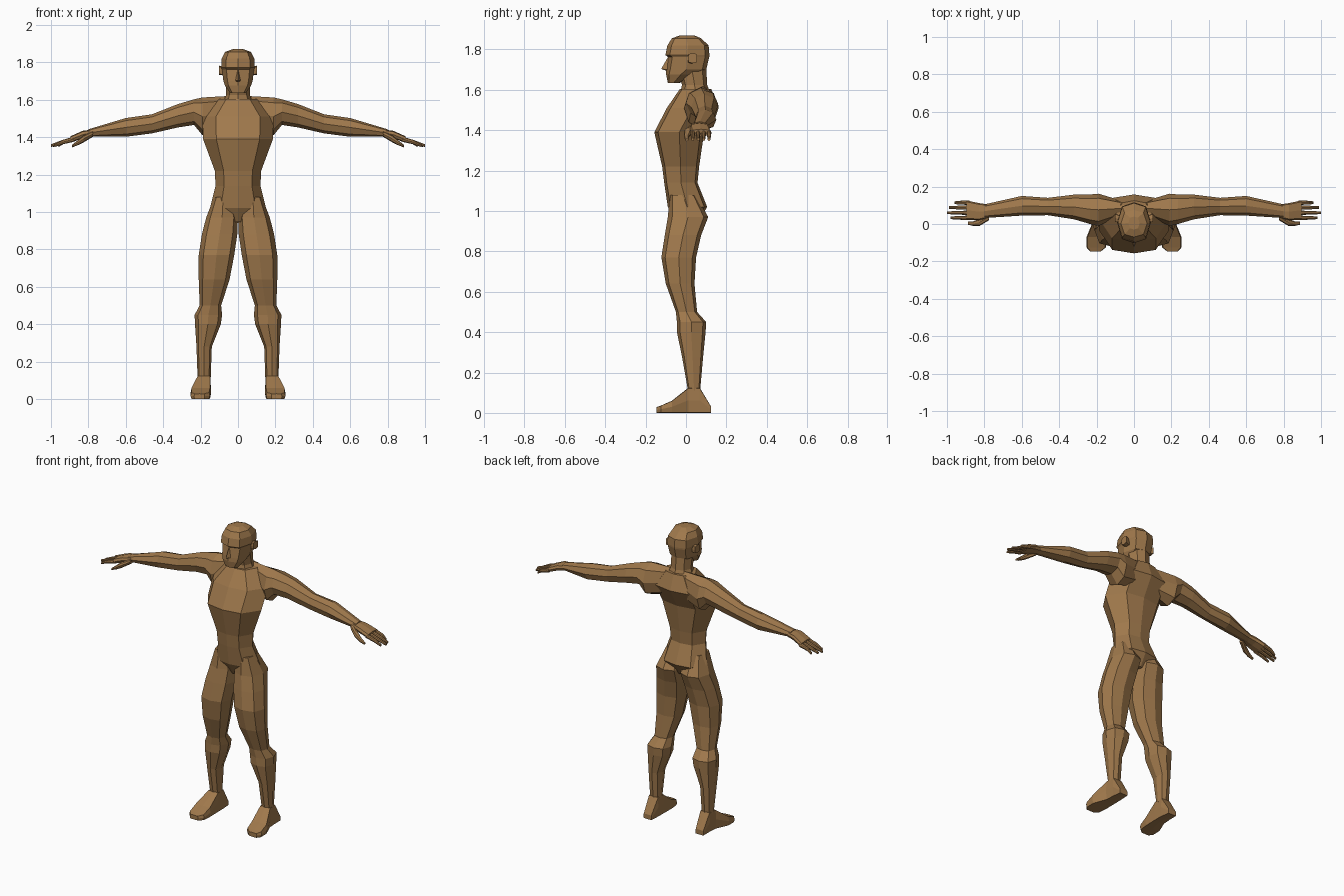
import bpy, bmesh
from mathutils import Vector

brown = bpy.data.materials.new("warm brown")
brown.diffuse_color = (0.35, 0.19, 0.072, 1)


def loft(name, axis, rings, k=(0.72, 0.72), mirror=True):
    """Eight-sided loft along an axis. Ring = (position, a_lo, a_hi, b_lo, b_hi),
    a and b being the other two axes in order; k places the diagonal corners."""
    p, q = k
    shape = [(1, 0), (p, q), (0, 1), (-p, q), (-1, 0), (-p, -q), (0, -1), (p, -q)]
    others = [i for i in range(3) if i != axis]
    bm = bmesh.new()
    loops = []
    for t, a0, a1, b0, b1 in rings:
        loop = []
        for u, v in shape:
            co = Vector((0, 0, 0))
            co[axis] = t
            co[others[0]] = (a0 + a1) / 2 + u * (a1 - a0) / 2
            co[others[1]] = (b0 + b1) / 2 + v * (b1 - b0) / 2
            loop.append(bm.verts.new(co))
        loops.append(loop)
    for lo, hi in zip(loops, loops[1:]):
        for i in range(8):
            j = (i + 1) % 8
            bm.faces.new((lo[i], lo[j], hi[j], hi[i]))
    bm.faces.new(loops[0])
    bm.faces.new(loops[-1])
    return finish(name, bm, mirror)


def finish(name, bm, mirror):
    bmesh.ops.recalc_face_normals(bm, faces=bm.faces)
    me = bpy.data.meshes.new(name)
    bm.to_mesh(me)
    bm.free()
    me.materials.append(brown)
    ob = bpy.data.objects.new(name, me)
    bpy.context.collection.objects.link(ob)
    if mirror:
        ob.modifiers.new("other side", 'MIRROR')
    return ob


def centred(rows):
    """Rows of (z, half width, y front, y back) as rings centred on x = 0."""
    return [(z, -w, w, f, b) for z, w, f, b in rows]


# Torso: crotch, hips, waist, chest, shoulders, collar
loft("torso", 2, centred([
    (0.945, 0.035, -0.05, 0.06), (1.02, 0.15, -0.09, 0.105),
    (1.14, 0.12, -0.108, 0.057), (1.22, 0.124, -0.118, 0.065),
    (1.39, 0.187, -0.157, 0.09), (1.51, 0.19, -0.095, 0.158),
    (1.605, 0.10, -0.03, 0.125)]), (0.62, 0.85), False)

# Neck
loft("neck", 2, centred([
    (1.57, 0.085, -0.03, 0.125), (1.625, 0.064, -0.02, 0.105),
    (1.71, 0.064, -0.045, 0.10)]), mirror=False)

# Head: jaw, cheeks, eye hollow, brow, crown
loft("head", 2, centred([
    (1.635, 0.042, -0.09, -0.03), (1.675, 0.07, -0.098, 0.045),
    (1.70, 0.078, -0.098, 0.10), (1.762, 0.086, -0.088, 0.115),
    (1.772, 0.09, -0.102, 0.116), (1.82, 0.087, -0.092, 0.112),
    (1.855, 0.07, -0.07, 0.075), (1.87, 0.03, -0.03, 0.04)]),
    (0.72, 0.8), False)

# Nose wedge
bm = bmesh.new()
top, tip, under = [bm.verts.new(c) for c in
                   ((0, -0.088, 1.765), (0, -0.123, 1.703), (0, -0.09, 1.692))]
for s in (-1, 1):
    side = bm.verts.new((s * 0.018, -0.085, 1.70))
    bm.faces.new((top, tip, side))
    bm.faces.new((tip, under, side))
finish("nose", bm, False)

# Ears
loft("ear", 0, [(0.07, 0.008, 0.045, 1.73, 1.775),
                (0.102, 0.01, 0.055, 1.732, 1.782)], (0.9, 0.8))

# Arms, from inside the shoulder to the wrist
loft("arm", 0, [
    (0.05, 0.05, 0.12, 1.45, 1.62), (0.19, -0.01, 0.162, 1.41, 1.612),
    (0.235, 0.0, 0.158, 1.465, 1.602), (0.32, 0.025, 0.157, 1.452, 1.577),
    (0.46, 0.047, 0.14, 1.42, 1.522), (0.60, 0.045, 0.15, 1.402, 1.502),
    (0.80, 0.032, 0.105, 1.402, 1.442)])

# Hands
loft("palm", 0, [
    (0.78, 0.032, 0.105, 1.405, 1.44), (0.83, 0.02, 0.112, 1.393, 1.434),
    (0.895, 0.022, 0.126, 1.37, 1.405)], (0.85, 0.75))
for i, (y, end) in enumerate([(0.033, 0.98), (0.06, 1.0), (0.088, 0.99), (0.114, 0.96)]):
    loft("finger_%d" % (i + 1), 0, [
        (0.88, y - 0.012, y + 0.012, 1.375, 1.402),
        (0.935, y - 0.010, y + 0.010, 1.362, 1.386),
        (end, y - 0.007, y + 0.007, 1.347, 1.362)])
loft("thumb", 0, [
    (0.775, 0.02, 0.06, 1.402, 1.432), (0.825, -0.01, 0.028, 1.372, 1.41),
    (0.86, -0.01, 0.014, 1.355, 1.38), (0.888, -0.004, 0.012, 1.345, 1.358)])

# Legs: hip, thigh, knee, calf, ankle
loft("leg", 2, [
    (1.08, 0.03, 0.128, -0.08, 0.05), (0.97, 0.0, 0.17, -0.09, 0.11),
    (0.88, 0.004, 0.193, -0.105, 0.075), (0.77, 0.02, 0.21, -0.122, 0.05),
    (0.64, 0.045, 0.21, -0.10, 0.042), (0.50, 0.09, 0.205, -0.05, 0.055),
    (0.45, 0.085, 0.232, -0.045, 0.10), (0.40, 0.092, 0.23, -0.045, 0.097),
    (0.28, 0.14, 0.222, -0.02, 0.085), (0.11, 0.146, 0.216, 0.01, 0.07)],
    (0.74, 0.78))

# Feet, heel to toe
loft("foot", 1, [
    (0.125, 0.153, 0.212, 0, 0.03), (0.068, 0.146, 0.216, 0, 0.125),
    (0.012, 0.145, 0.22, 0, 0.125), (-0.07, 0.144, 0.254, 0, 0.06),
    (-0.125, 0.15, 0.254, 0, 0.036), (-0.147, 0.178, 0.235, 0, 0.028)],
    (0.9, 0.95))
